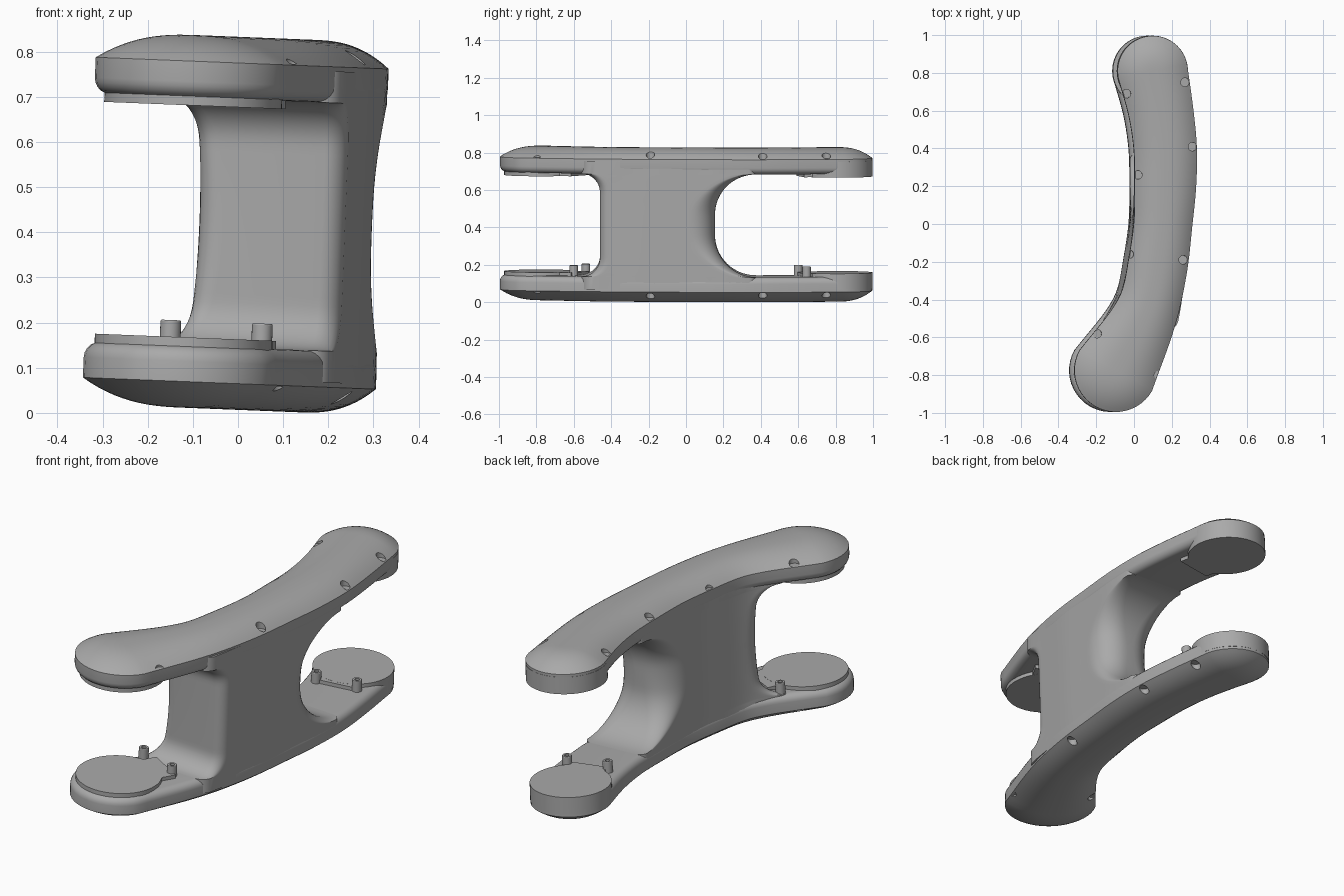
import bpy, bmesh, math
from mathutils import Vector, Matrix

cube = bpy.data.objects.get("Cube")
if cube:
    bpy.data.objects.remove(cube)

grey = bpy.data.materials.new("plain grey")
grey.use_nodes = True
grey.diffuse_color = (0.4, 0.4, 0.4, 1)
grey.node_tree.nodes["Principled BSDF"].inputs["Base Color"].default_value = (0.4, 0.4, 0.4, 1)

# Everything is modelled about a centre, then leaned slightly
LEAN = Matrix.Translation((0, 0, 0.42)) @ Matrix.Rotation(0.04, 4, 'Y')

# Plan of the bar: y, centre x, half width
PLAN = [(-0.775, -0.11, 0.22), (-0.55, 0.015, 0.178), (-0.4, 0.075, 0.16), (-0.2, 0.115, 0.158),
        (0, 0.14, 0.155), (0.2, 0.152, 0.163), (0.4, 0.152, 0.167), (0.6, 0.128, 0.172),
        (0.81, 0.085, 0.186)]


def plan(y, k):
    """Smooth interpolation of column k of the plan."""
    n = len(PLAN)
    i = max(j for j in range(n - 1) if j == 0 or PLAN[j][0] <= y)

    def slope(j):
        a, b = PLAN[max(j - 1, 0)], PLAN[min(j + 1, n - 1)]
        return (b[k] - a[k]) / (b[0] - a[0])
    a, b = PLAN[i], PLAN[i + 1]
    h = b[0] - a[0]
    t = (y - a[0]) / h
    return ((2*t**3 - 3*t*t + 1) * a[k] + (t**3 - 2*t*t + t) * h * slope(i)
            + (3*t*t - 2*t**3) * b[k] + (t**3 - t*t) * h * slope(i + 1))


def direction(y):
    return Vector((plan(y + 0.01, 1) - plan(y - 0.01, 1), 0.02, 0)).normalized()


def finish(name, bm):
    bmesh.ops.remove_doubles(bm, verts=bm.verts, dist=0.0004)
    bmesh.ops.recalc_face_normals(bm, faces=bm.faces)
    me = bpy.data.meshes.new(name)
    bm.to_mesh(me)
    bm.free()
    me.materials.append(grey)
    ob = bpy.data.objects.new(name, me)
    ob.matrix_world = LEAN
    bpy.context.collection.objects.link(ob)
    return ob


def select(ob):
    bpy.ops.object.select_all(action='DESELECT')
    ob.select_set(True)
    bpy.context.view_layer.objects.active = ob


def smooth(ob, angle=30):
    select(ob)
    bpy.ops.object.shade_smooth_by_angle(angle=math.radians(angle))


def mirror(ob):
    m = ob.modifiers.new("mirror", 'MIRROR')
    m.use_axis = (False, False, True)
    m.use_mirror_merge = False


def loft(name, rows):
    """Skin rows of (right, left) point pairs, closing both ends."""
    bm = bmesh.new()
    rings = [[bm.verts.new(p[0]) for p in row] + [bm.verts.new(p[1]) for p in reversed(row)] for row in rows]
    n = len(rings[0])
    for a, b in zip(rings, rings[1:]):
        for i in range(n):
            bm.faces.new((a[i], a[(i + 1) % n], b[(i + 1) % n], b[i]))
    for r in (rings[0], rings[-1]):
        for i in range(n // 2 - 1):
            bm.faces.new((r[i], r[i + 1], r[n - 2 - i], r[n - 1 - i]))
    return finish(name, bm)


def bar_row(z, inset=0, scale=1):
    """Pill shaped outline that follows the plan, with round ends."""
    y0, y1 = PLAN[0][0], PLAN[-1][0]
    steps = 40
    stations = [(y0, -math.radians(a)) for a in range(88, 0, -8)]
    stations += [(y0 + (y1 - y0) * i / steps, 0) for i in range(steps + 1)]
    stations += [(y1, math.radians(a)) for a in range(8, 89, 8)]
    row = []
    for y, a in stations:
        t = direction(y)
        side = Vector((t.y, -t.x, 0))
        c = Vector((plan(y, 1), y, z))
        r = (plan(y, 2) - inset) * scale
        along, across = t * r * math.sin(a), side * r * math.cos(a)
        row.append((c + along + across, c + along - across))
    return row


# Upper bar: rounded lower rim, upright wall, shallow dome
rows = []
for i in range(6):
    a = math.pi / 2 * i / 5
    rows.append(bar_row(0.31 - 0.035 * math.cos(a), 0.035 * (1 - math.sin(a))))
for i in range(13):
    s = 0.985 * i / 12
    rows.append(bar_row(0.355 + 0.058 * (1 - (1 - s) ** 2.5), 0, 1 - s))
bar = loft("bars", rows)

# Screw pockets in the dome
bm = bmesh.new()
for x, y in [(-0.055, 0.69), (0.255, 0.75), (0.295, 0.41), (0.005, 0.26),
             (-0.04, -0.16), (0.245, -0.19), (-0.21, -0.58), (0.115, -0.8)]:
    bmesh.ops.create_cone(bm, cap_ends=True, segments=20, radius1=0.023, radius2=0.023, depth=0.2,
                          matrix=Matrix.Translation((x, y, 0.458)))
cutter = finish("pocket_cutter", bm)
cutter.hide_render = True
cut = bar.modifiers.new("pockets", 'BOOLEAN')
cut.operation = 'DIFFERENCE'
cut.object = cutter
select(bar)
bpy.ops.object.modifier_apply(modifier=cut.name)
bpy.data.objects.remove(cutter)
smooth(bar, 28)
mirror(bar)


# Web between the bars, flaring into them
def corner(d, r):
    return r - math.sqrt(max(0, r * r - (r - d) ** 2)) if d < r else 0


def web_row(z):
    h = min(abs(z), 0.275)
    f, b = max(0, h - 0.175), max(0, h - 0.055)
    y0 = -0.46 - corner(0.1 - f, 0.1)
    y1 = 0.155 + corner(0.22 - b, 0.22)
    blend = (h / 0.275) ** 2
    back = 0.14 - 0.1 * blend
    ys = [y0 + 0.09 * (1 - math.cos(math.pi / 2 * i / 8)) for i in range(8)]
    start, stop = y0 + 0.09, y1 - back
    ys += [start + (stop - start) * i / 16 for i in range(16)]
    ys += [stop + back * math.sin(math.pi / 2 * i / 10) for i in range(11)]
    row = []
    for y in ys:
        half = plan(y, 2) / direction(y).y - 0.001
        tail = corner(y1 - y, back)
        right = half - tail - corner(y - y0, 0.045)
        left = half - tail - corner(y - y0, 0.09 - 0.045 * blend)
        x = plan(y, 1)
        row.append((Vector((x + right, y, z)), Vector((x - left, y, z))))
    return row


levels = [0.275 * math.sin(math.pi / 2 * i / 18) for i in range(19)] + [0.345]
levels = [-z for z in reversed(levels[1:])] + levels
smooth(loft("web", [web_row(z) for z in levels]), 40)


# Round pads on the inner faces of the bar ends, each with a short neck
def pad(name, x, y, radius, neck_y):
    bm = bmesh.new()
    bmesh.ops.create_cone(bm, cap_ends=True, segments=64, radius1=radius, radius2=radius, depth=0.085,
                          matrix=Matrix.Translation((x, y, 0.2995)))
    t = direction(neck_y)
    turn = Matrix.Rotation(math.atan2(-t.x, t.y), 4, 'Z')
    place = Matrix.Translation((plan(neck_y, 1), neck_y, 0.2805))
    bmesh.ops.create_cube(bm, size=1, matrix=place @ turn @ Matrix.Diagonal((0.2, 0.12, 0.046, 1)))
    ob = finish(name, bm)
    smooth(ob)
    mirror(ob)


pad("front_pads", -0.11, -0.775, 0.197, -0.62)
pad("back_pads", 0.085, 0.81, 0.187, 0.67)

# Socket head screws standing on the lower bar
PROFILE = [(0.023, -0.3), (0.023, -0.223), (0.021, -0.22), (0.011, -0.22), (0.011, -0.235)]
for i, (x, y) in enumerate([(-0.14, -0.535), (0.063, -0.6), (0.025, 0.6), (0.22, 0.645)]):
    bm = bmesh.new()
    n = 24
    rings = [[bm.verts.new((x + r * math.cos(math.tau * k / n), y + r * math.sin(math.tau * k / n), z))
              for k in range(n)] for r, z in PROFILE]
    for a, b in zip(rings, rings[1:]):
        for k in range(n):
            bm.faces.new((a[k], a[(k + 1) % n], b[(k + 1) % n], b[k]))
    bm.faces.new(rings[0])
    bm.faces.new(rings[-1])
    smooth(finish("screw_%d" % (i + 1), bm))
